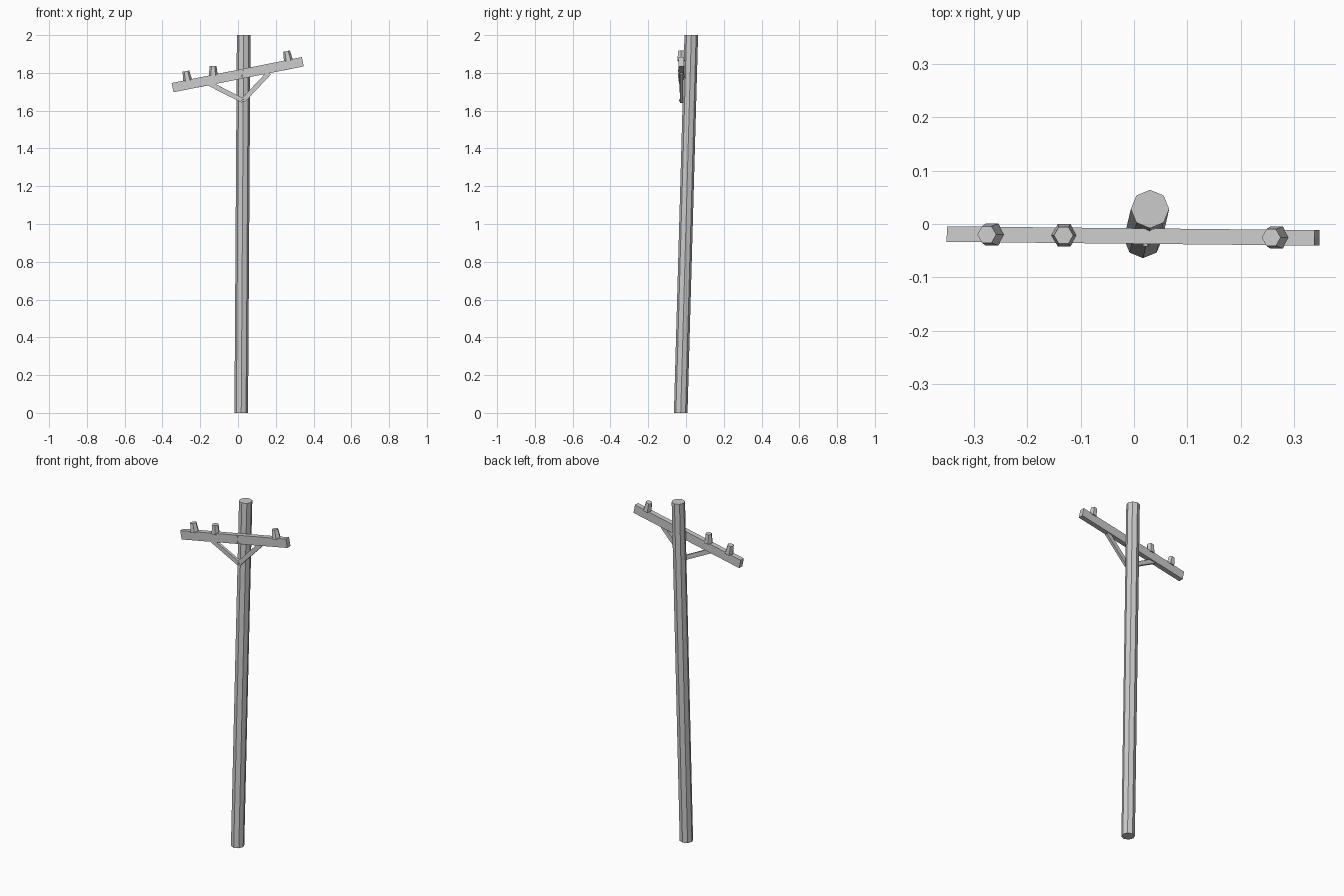
import bpy, bmesh, math
from mathutils import Vector, Matrix

if "Cube" in bpy.data.objects:
    bpy.data.objects.remove(bpy.data.objects["Cube"])


def frustum(name, p0, p1, r0, r1, sides, start=0.0, level=False):
    """Tapered prism between two points; level keeps the end caps horizontal."""
    p0, p1 = Vector(p0), Vector(p1)
    rot = Matrix.Identity(3) if level else Vector((0, 0, 1)).rotation_difference(p1 - p0).to_matrix()
    bm = bmesh.new()
    rings = []
    for p, r in ((p0, r0), (p1, r1)):
        ring = []
        for i in range(sides):
            a = start + 2 * math.pi * i / sides
            ring.append(bm.verts.new(p + rot @ Vector((r * math.cos(a), r * math.sin(a), 0))))
        rings.append(ring)
    lo, hi = rings
    bm.faces.new(lo[::-1])
    bm.faces.new(hi)
    for i in range(sides):
        j = (i + 1) % sides
        bm.faces.new((lo[i], lo[j], hi[j], hi[i]))
    mesh = bpy.data.meshes.new(name)
    bm.to_mesh(mesh)
    bm.free()
    ob = bpy.data.objects.new(name, mesh)
    bpy.context.collection.objects.link(ob)
    return ob


def beam(name, p0, p1, depth, height):
    """Rectangular timber from p0 to p1, lying close to the xz plane."""
    p0, p1 = Vector(p0), Vector(p1)
    x = (p1 - p0).normalized()
    y = Vector((0, 0, 1)).cross(x).normalized()
    z = x.cross(y)
    bm = bmesh.new()
    bmesh.ops.create_cube(bm, size=1)
    mid = (p0 + p1) / 2
    for v in bm.verts:
        c = v.co.copy()
        v.co = mid + x * c.x * (p1 - p0).length + y * c.y * depth + z * c.z * height
    mesh = bpy.data.meshes.new(name)
    bm.to_mesh(mesh)
    bm.free()
    ob = bpy.data.objects.new(name, mesh)
    bpy.context.collection.objects.link(ob)
    return ob


# Leaning octagonal pole
frustum("pole", (0.017, -0.028, 0), (0.030, 0.028, 2), 0.036, 0.036, 8, level=True)

# Sloping crossarm
left, right = Vector((-0.346, -0.019, 1.722)), Vector((0.343, -0.026, 1.859))
beam("crossarm", left, right, 0.029, 0.05)
slope = (right - left).normalized()
up = Vector((-slope.z, 0, slope.x))

# Hexagonal insulators: (position along x, how far it follows the arm's tilt)
for i, (x, tilt) in enumerate(((-0.262, 1.0), (-0.127, 0.1), (0.271, 1.0))):
    base = left + (right - left) * ((x - left.x) / (right.x - left.x)) + up * 0.02
    axis = Vector((up.x * tilt, 0, up.z)).normalized()
    frustum(f"insulator_{i + 1}", base, base + axis * 0.052, 0.024, 0.018, 6)

# Diagonal braces, meeting on the pole below the arm
foot = (0.026, -0.025, 1.653)
beam("brace_left", foot, (-0.155, -0.023, 1.745), 0.016, 0.025)
beam("brace_right", foot, (0.165, -0.024, 1.80), 0.016, 0.025)

# Bolt heads on the front
for i, (x, y, z) in enumerate(((0.022, -0.036, 1.812), (0.022, -0.036, 1.782), (0.026, -0.032, 1.655))):
    frustum(f"bolt_{i + 1}", (x, y + 0.006, z), (x, y - 0.006, z), 0.007, 0.006, 6)
